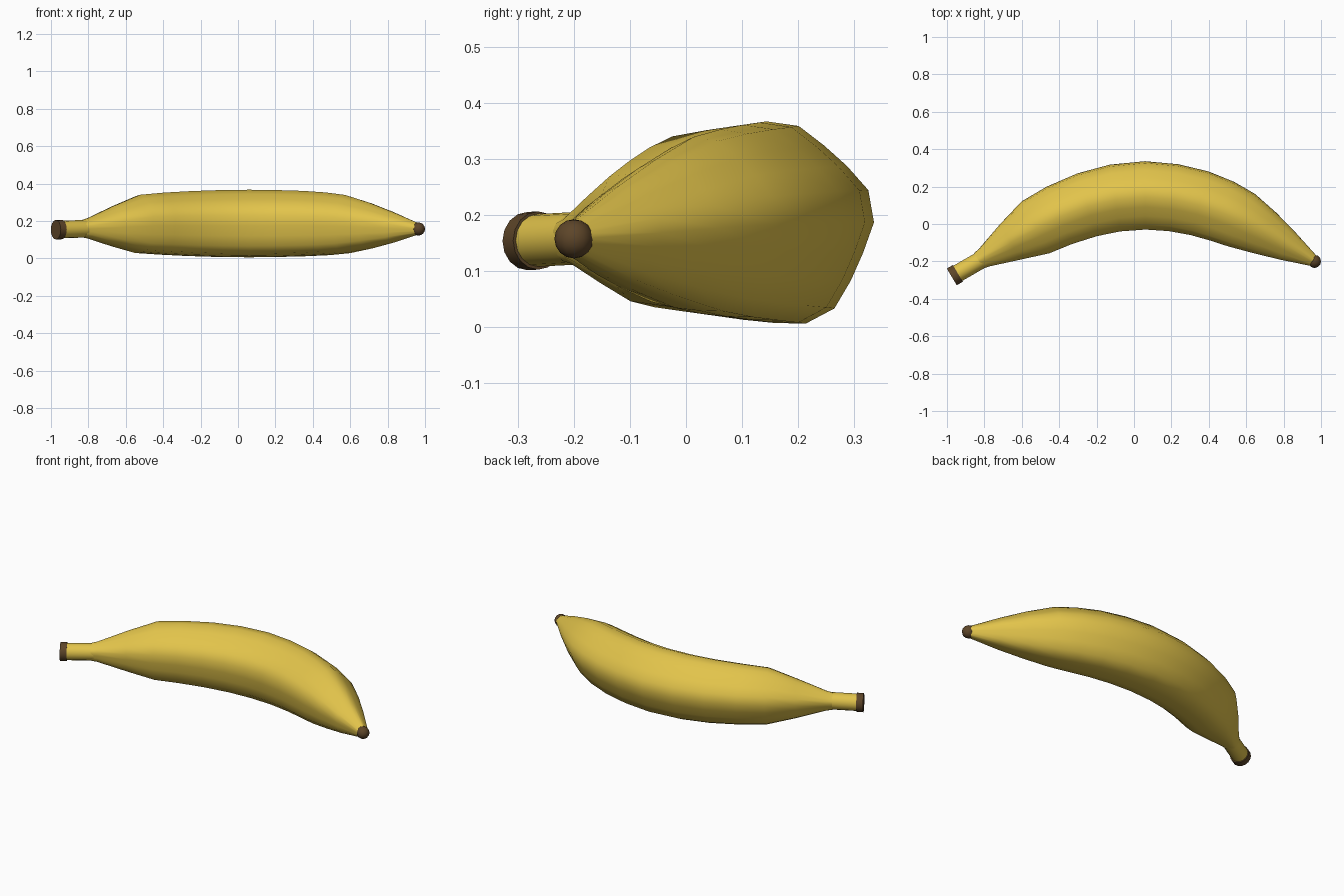
import bpy, bmesh, math
from mathutils import Vector

if "Cube" in bpy.data.objects:
    bpy.data.objects.remove(bpy.data.objects["Cube"])


def material(name, rgb):
    m = bpy.data.materials.new(name)
    m.diffuse_color = (*rgb, 1)
    m.use_nodes = True
    m.node_tree.nodes["Principled BSDF"].inputs["Base Color"].default_value = m.diffuse_color
    return m


yellow = material("banana yellow", (0.76, 0.55, 0.07))
brown = material("dark brown", (0.11, 0.06, 0.022))


def loft(name, stations, sides, mat, lobe=0.0, phase=0.0):
    """Skin of rings (x, y, z, radius); lobe gives the section five soft ridges."""
    bm = bmesh.new()
    pts = [Vector(s[:3]) for s in stations]
    rings = []
    for i, (p, s) in enumerate(zip(pts, stations)):
        t = pts[min(i + 1, len(pts) - 1)] - pts[max(i - 1, 0)]
        t.z = 0
        t.normalize()
        out = Vector((-t.y, t.x, 0))
        ring = []
        for k in range(sides):
            a = math.tau * k / sides + phase
            r = s[3] * (1 + lobe * math.cos(5 * (a - math.radians(12))))
            ring.append(bm.verts.new(p + out * r * math.cos(a) + Vector((0, 0, r * math.sin(a)))))
        rings.append(ring)
    for a, b in zip(rings, rings[1:]):
        for k in range(sides):
            j = (k + 1) % sides
            bm.faces.new((a[k], a[j], b[j], b[k]))
    bm.faces.new(rings[0])
    bm.faces.new(rings[-1])
    bmesh.ops.recalc_face_normals(bm, faces=bm.faces)
    me = bpy.data.meshes.new(name)
    bm.to_mesh(me)
    bm.free()
    me.materials.append(mat)
    ob = bpy.data.objects.new(name, me)
    bpy.context.collection.objects.link(ob)
    smooth(ob)


def smooth(ob):
    bpy.ops.object.select_all(action='DESELECT')
    ob.select_set(True)
    bpy.context.view_layer.objects.active = ob
    bpy.ops.object.shade_smooth_by_angle(angle=math.radians(40))


# curved body: centre line and radius
body = [
    (-0.83, -0.197, 0.158, 0.047), (-0.80, -0.180, 0.160, 0.054),
    (-0.66, -0.097, 0.170, 0.108), (-0.525, -0.020, 0.179, 0.155),
    (-0.40, 0.043, 0.180, 0.165), (-0.25, 0.100, 0.180, 0.173),
    (-0.10, 0.136, 0.180, 0.178), (0.06, 0.150, 0.180, 0.180),
    (0.21, 0.138, 0.180, 0.178), (0.35, 0.108, 0.180, 0.174),
    (0.47, 0.066, 0.179, 0.167), (0.575, 0.018, 0.178, 0.155),
    (0.70, -0.050, 0.172, 0.122), (0.82, -0.118, 0.165, 0.083),
    (0.965, -0.200, 0.157, 0.029),
]
loft("banana_body", body, 20, yellow, lobe=0.05, phase=math.radians(2))

# stem and its cut end
loft("stem", [(-0.955, -0.271, 0.154, 0.047), (-0.79, -0.176, 0.159, 0.047)], 16, yellow)
loft("stem_end", [(-0.974, -0.283, 0.153, 0.052), (-0.942, -0.264, 0.154, 0.052)], 16, brown)

# blossom tip
bpy.ops.mesh.primitive_uv_sphere_add(segments=12, ring_count=8, radius=0.035,
                                     location=(0.965, -0.2, 0.157))
tip = bpy.context.object
tip.name = "blossom_tip"
tip.data.materials.append(brown)
smooth(tip)
